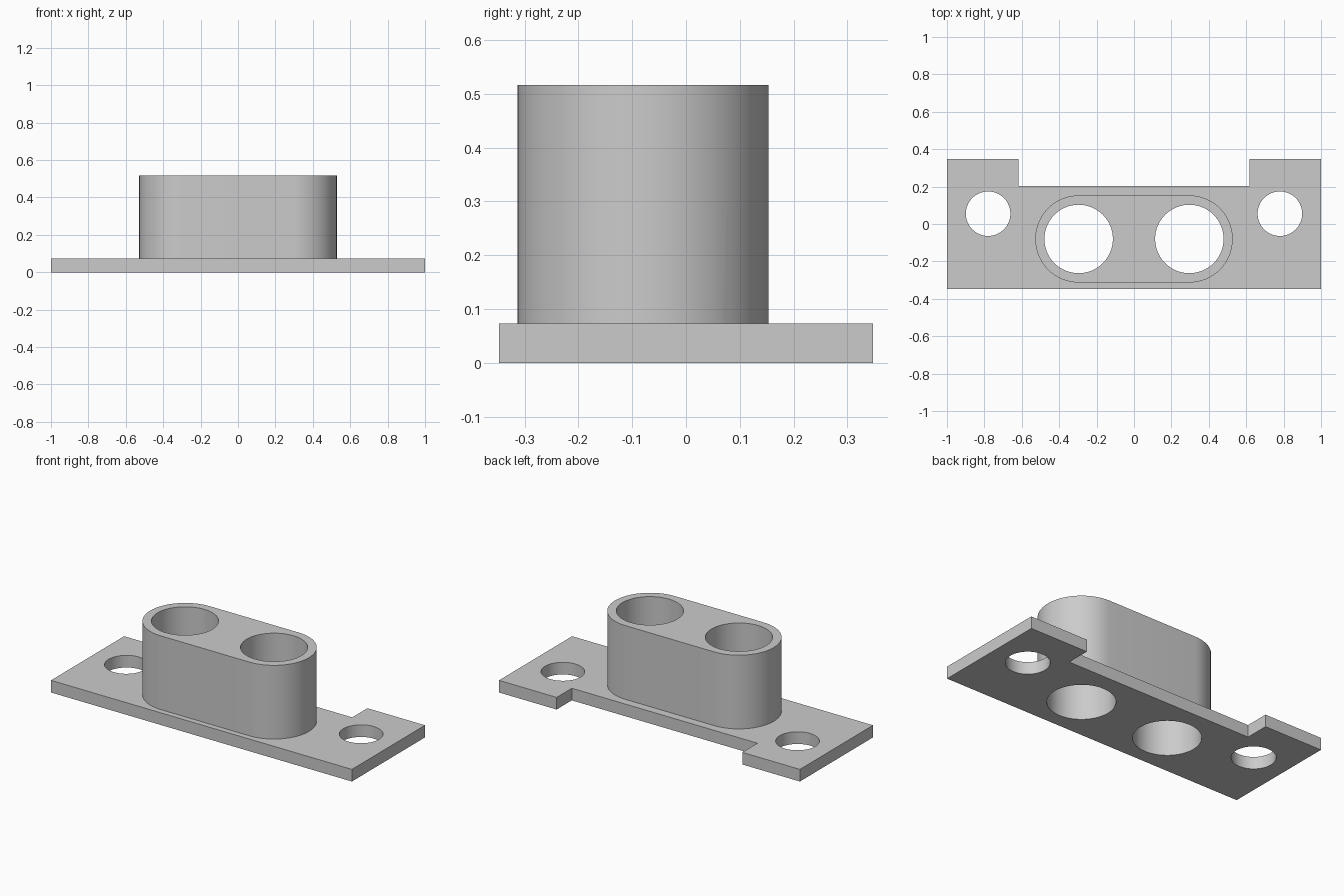
import bpy
import bmesh
from math import cos, sin, pi, radians

cube = bpy.data.objects.get("Cube")
if cube:
    bpy.data.objects.remove(cube, do_unlink=True)

grey = bpy.data.materials.new("plain grey")
grey.use_nodes = True
grey.diffuse_color = (0.6, 0.6, 0.6, 1)
grey.node_tree.nodes["Principled BSDF"].inputs["Base Color"].default_value = (0.6, 0.6, 0.6, 1)

PLATE_TOP, BOSS_TOP = 0.073, 0.516
BOSS_X, BOSS_Y, BOSS_R = 0.295, -0.08, 0.233


def prism(name, outline, z0, z1):
    """Extrude a counter-clockwise outline from z0 to z1."""
    bm = bmesh.new()
    base = bm.faces.new([bm.verts.new((x, y, z0)) for x, y in outline])
    top = bmesh.ops.extrude_face_region(bm, geom=[base], use_keep_orig=True)["geom"]
    verts = [v for v in top if isinstance(v, bmesh.types.BMVert)]
    bmesh.ops.translate(bm, verts=verts, vec=(0, 0, z1 - z0))
    bmesh.ops.recalc_face_normals(bm, faces=bm.faces)
    mesh = bpy.data.meshes.new(name)
    bm.to_mesh(mesh)
    bm.free()
    mesh.materials.append(grey)
    obj = bpy.data.objects.new(name, mesh)
    bpy.context.collection.objects.link(obj)
    return obj


def arc(cx, cy, r, start, sweep, steps):
    return [(cx + r * cos(start + sweep * i / steps),
             cy + r * sin(start + sweep * i / steps)) for i in range(steps + 1)]


def combine(target, tool, operation):
    """Apply a boolean and remove the tool object."""
    mod = target.modifiers.new(operation.title(), 'BOOLEAN')
    mod.operation, mod.object, mod.solver = operation, tool, 'EXACT'
    bpy.context.view_layer.objects.active = target
    bpy.ops.object.modifier_apply(modifier=mod.name)
    bpy.data.objects.remove(tool, do_unlink=True)


# Base plate with a wide notch in the back edge
right_half = [(1, -0.347), (1, 0.347), (0.617, 0.347), (0.617, 0.203)]
outline = right_half + [(-x, y) for x, y in reversed(right_half)]
bracket = prism("mounting_bracket", outline, 0, PLATE_TOP)

# Tall rounded boss, sunk into the plate
stadium = (arc(BOSS_X, BOSS_Y, BOSS_R, -pi / 2, pi, 32)
           + arc(-BOSS_X, BOSS_Y, BOSS_R, pi / 2, pi, 32))
combine(bracket, prism("boss", stadium, PLATE_TOP / 2, BOSS_TOP), 'UNION')

# Mirrored bores through the boss and screw holes through the ears
for side in (-1, 1):
    for x, y, r in ((0.296, BOSS_Y, 0.183), (0.78, 0.055, 0.119)):
        circle = arc(side * x, y, r, 0, 2 * pi, 64)[:-1]
        cutter = prism("hole_cutter", circle, -0.1, BOSS_TOP + 0.1)
        cutter.hide_render = True
        combine(bracket, cutter, 'DIFFERENCE')

# Smooth curved walls, sharp rims
bpy.ops.object.select_all(action='DESELECT')
bracket.select_set(True)
bpy.context.view_layer.objects.active = bracket
bpy.ops.object.shade_smooth_by_angle(angle=radians(30))
